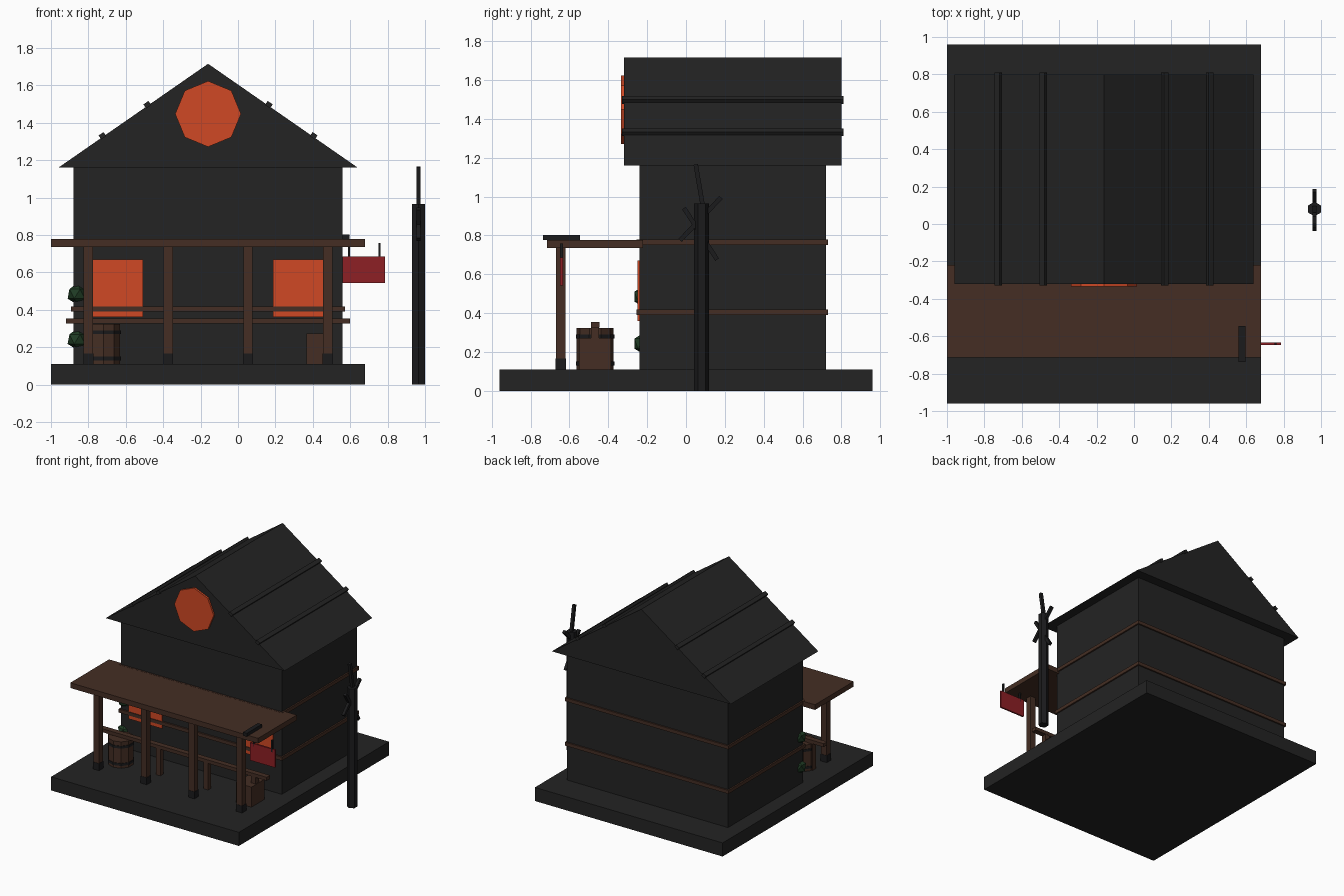
import bpy, bmesh, math
from mathutils import Vector, Matrix

if "Cube" in bpy.data.objects:
    bpy.data.objects.remove(bpy.data.objects["Cube"])


def material(name, rgb):
    m = bpy.data.materials.new(name)
    m.diffuse_color = (*rgb, 1)
    m.use_nodes = True
    m.node_tree.nodes["Principled BSDF"].inputs["Base Color"].default_value = m.diffuse_color
    return m


CHARCOAL = material("charcoal", (0.017, 0.017, 0.017))
IRON = material("dark_iron", (0.011, 0.011, 0.012))
WOOD = material("brown_wood", (0.058, 0.027, 0.017))
GLOW = material("orange_glow", (0.63, 0.066, 0.018))
RED = material("sign_red", (0.27, 0.014, 0.018))
GREEN = material("leaf_green", (0.014, 0.045, 0.018))


def finish(name, bm, mat):
    me = bpy.data.meshes.new(name)
    bmesh.ops.recalc_face_normals(bm, faces=bm.faces)
    bm.to_mesh(me)
    bm.free()
    me.materials.append(mat)
    ob = bpy.data.objects.new(name, me)
    bpy.context.collection.objects.link(ob)
    return ob


def box(name, x, y, z, mat):
    """Box from (min, max) ranges."""
    bm = bmesh.new()
    bmesh.ops.create_cube(bm, size=1)
    size = [r[1] - r[0] for r in (x, y, z)]
    mid = [(r[1] + r[0]) / 2 for r in (x, y, z)]
    bmesh.ops.transform(bm, verts=bm.verts,
                        matrix=Matrix.Translation(mid) @ Matrix.Diagonal((*size, 1)))
    return finish(name, bm, mat)


def cylinder(name, n, r, centre, z0, z1, mat, turn=0.0):
    bm = bmesh.new()
    bmesh.ops.create_cone(bm, cap_ends=True, segments=n, radius1=r, radius2=r, depth=z1 - z0)
    m = Matrix.Translation((*centre, (z0 + z1) / 2)) @ Matrix.Rotation(turn, 4, 'Z')
    bmesh.ops.transform(bm, verts=bm.verts, matrix=m)
    return finish(name, bm, mat)


def stick(name, a, b, t, mat):
    """Square bar between two points."""
    a, b = Vector(a), Vector(b)
    d = b - a
    bm = bmesh.new()
    bmesh.ops.create_cube(bm, size=1)
    m = (Matrix.Translation((a + b) / 2) @ d.to_track_quat('Z', 'Y').to_matrix().to_4x4()
         @ Matrix.Diagonal((t, t, d.length, 1)))
    bmesh.ops.transform(bm, verts=bm.verts, matrix=m)
    return finish(name, bm, mat)


def prism(name, pts, y0, y1, mat):
    """Extrude an xz outline along y."""
    bm = bmesh.new()
    f = bm.faces.new([bm.verts.new((x, y0, z)) for x, z in pts])
    ext = bmesh.ops.extrude_face_region(bm, geom=[f])
    vs = [v for v in ext["geom"] if isinstance(v, bmesh.types.BMVert)]
    bmesh.ops.translate(bm, verts=vs, vec=(0, y1 - y0, 0))
    return finish(name, bm, mat)


CX = -0.16  # house centre line

# Base, walls and gable roof
box("base_slab", (-1, 0.68), (-0.96, 0.96), (0, 0.11), CHARCOAL)
box("walls", (-0.88, 0.56), (-0.24, 0.72), (0.11, 1.16), CHARCOAL)
prism("gable_roof", [(CX - 0.8, 1.16), (CX + 0.8, 1.16), (CX, 1.715)], -0.32, 0.80, CHARCOAL)

# Roof battens on both slopes
slope = math.atan2(0.555, 0.8)
for side in (-1, 1):
    for i, d in enumerate((0.325, 0.565)):
        ob = box(f"roof_batten_{i}", (-0.016, 0.016), (-0.57, 0.57), (-0.013, 0.013), CHARCOAL)
        ob.location = (CX + side * d, 0.24, 1.715 - d * math.tan(slope) + 0.007)
        ob.rotation_euler.y = side * slope

# Timber bands round the walls
for z in (0.39, 0.75):
    box("wall_band", (-0.892, 0.572), (-0.254, 0.732), (z, z + 0.028), WOOD)

# Glowing windows
prism("gable_window", [(CX + 0.176 * math.cos(i * math.pi / 4), 1.447 + 0.176 * math.sin(i * math.pi / 4))
                       for i in range(8)], -0.335, -0.319, GLOW)
for side in (-1, 1):
    xs = sorted((CX + side * 0.347, CX + side * 0.647))
    box("front_window", xs, (-0.249, -0.239), (0.36, 0.67), GLOW)

# Porch: roof, posts with iron feet, rail with short posts
box("porch_roof", (-1, 0.68), (-0.715, -0.22), (0.735, 0.777), WOOD)
for i in range(4):
    x = -0.80 + i * 1.28 / 3
    box("porch_post", (x - 0.025, x + 0.025), (-0.67, -0.62), (0.11, 0.74), WOOD)
    box("post_foot", (x - 0.027, x + 0.027), (-0.672, -0.618), (0.11, 0.167), IRON)
    box("rail_post", (x - 0.02, x + 0.02), (-0.488, -0.448), (0.11, 0.33), WOOD)
box("porch_rail", (-0.92, 0.60), (-0.49, -0.446), (0.326, 0.354), WOOD)

# Hanging sign
box("sign_bracket", (0.56, 0.595), (-0.737, -0.545), (0.775, 0.803), IRON)
box("sign_board", (0.56, 0.785), (-0.648, -0.634), (0.542, 0.685), RED)
for x, top in ((0.593, 0.76), (0.757, 0.757)):
    box("sign_hanger", (x - 0.006, x + 0.006), (-0.648, -0.634), (0.66, top), IRON)

# Barrel with hoops, crate
barrel = (-0.72, -0.468)
cylinder("barrel", 10, 0.095, barrel, 0.11, 0.323, WOOD)
for z in (0.13, 0.27):
    cylinder("barrel_hoop", 10, 0.099, barrel, z, z + 0.02, IRON)
box("crate", (0.365, 0.505), (-0.55, -0.385), (0.11, 0.272), WOOD)

# Climbing bushes on the front left corner
for z in (0.243, 0.485):
    bm = bmesh.new()
    bmesh.ops.create_icosphere(bm, subdivisions=1, radius=0.057,
                               matrix=Matrix.Translation((-0.86, -0.217, z)))
    finish("bush", bm, GREEN)

# Bare tree beside the house
cylinder("tree_trunk", 6, 0.039, (0.965, 0.08), 0, 0.965, IRON)
for (y0, z0), (y1, z1) in (((-0.03, 0.775), (0.18, 0.995)),
                           ((-0.01, 0.94), (0.16, 0.675)),
                           ((0.09, 0.93), (0.05, 1.165))):
    stick("tree_branch", (0.965, y0, z0), (0.965, y1, z1), 0.023, IRON)
